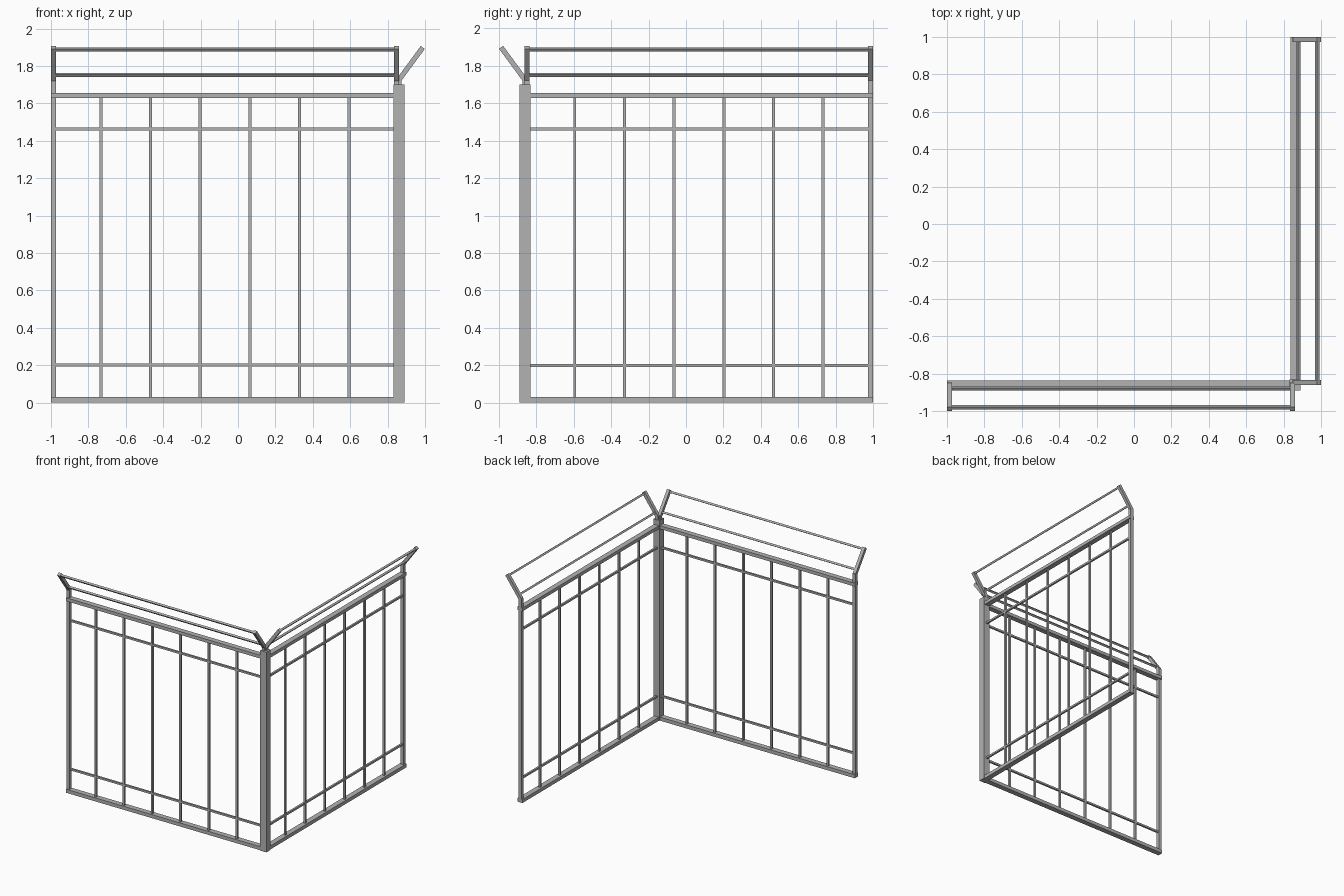
import bpy, bmesh
from math import atan2
from mathutils import Matrix, Vector

cube = bpy.data.objects.get("Cube")
if cube:
    bpy.data.objects.remove(cube)

metal = bpy.data.materials.new("grey_metal")
metal.use_nodes = True
grey = (0.45, 0.45, 0.45, 1)
metal.diffuse_color = grey
metal.node_tree.nodes["Principled BSDF"].inputs["Base Color"].default_value = grey

# Reflection that turns the front panel into the left side panel
SWAP = Matrix(((0, -1, 0, 0), (-1, 0, 0, 0), (0, 0, 1, 0), (0, 0, 0, 1)))


def bar(name, centre, size, mirror=Matrix.Identity(4), tilt=0.0):
    """Box bar, tilted about x, optionally reflected to the other panel."""
    bm = bmesh.new()
    bmesh.ops.create_cube(bm, size=1)
    place = Matrix.Translation(centre) @ Matrix.Rotation(tilt, 4, "X")
    bm.transform(mirror @ place @ Matrix.Diagonal((*size, 1)))
    bmesh.ops.recalc_face_normals(bm, faces=bm.faces)
    mesh = bpy.data.meshes.new(name)
    bm.to_mesh(mesh)
    bm.free()
    mesh.materials.append(metal)
    bpy.context.collection.objects.link(bpy.data.objects.new(name, mesh))


PLANE = -0.86           # y of the front panel
LEFT, RIGHT = -1.0, 0.862
TUBE, ROD = 0.027, 0.016
MID, SPAN = (LEFT + RIGHT) / 2, RIGHT - LEFT

# Slanted arm runs from the post top outward
arm_start = Vector((0, PLANE, 1.725))
arm_end = Vector((0, -0.988, 1.899))
arm = arm_end - arm_start
tilt = atan2(-arm.y, arm.z)


def panel(prefix, mirror):
    # Frame rails
    for label, z, height in (("bottom", 0.015, 0.03), ("top", 1.642, 0.028)):
        bar(f"{prefix}_{label}_rail", (MID, PLANE, z), (SPAN, 0.046, height), mirror)
    # End posts with slanted arms
    for label, x in (("outer", LEFT + TUBE / 2), ("inner", RIGHT - TUBE / 2)):
        bar(f"{prefix}_{label}_post", (x, PLANE, 0.865), (TUBE, TUBE, 1.73), mirror)
        centre = (arm_start + arm_end) / 2 + Vector((x, 0, 0))
        bar(f"{prefix}_{label}_arm", centre, (TUBE, TUBE, arm.length), mirror, tilt)
    # Rods between the arms
    for label, z in (("lower", 1.752), ("upper", 1.888)):
        point = arm_start + arm * ((z - arm_start.z) / arm.z)
        bar(f"{prefix}_{label}_arm_rod", (MID, point.y, z), (SPAN - TUBE, ROD, ROD), mirror, tilt)
    # Cross rods
    for label, z in (("lower", 0.2), ("upper", 1.462)):
        bar(f"{prefix}_{label}_cross_rod", (MID, PLANE, z), (SPAN - TUBE, ROD, ROD), mirror)
    # Upright rods
    for i in range(6):
        bar(f"{prefix}_upright_rod_{i + 1}", (-0.733 + i * 0.2655, PLANE, 0.83), (ROD, ROD, 1.61), mirror)


panel("front", Matrix.Identity(4))
panel("side", SWAP)

# Heavy post where the panels meet
bar("corner_post", (0.86, -0.86, 0.85), (0.058, 0.058, 1.7))
